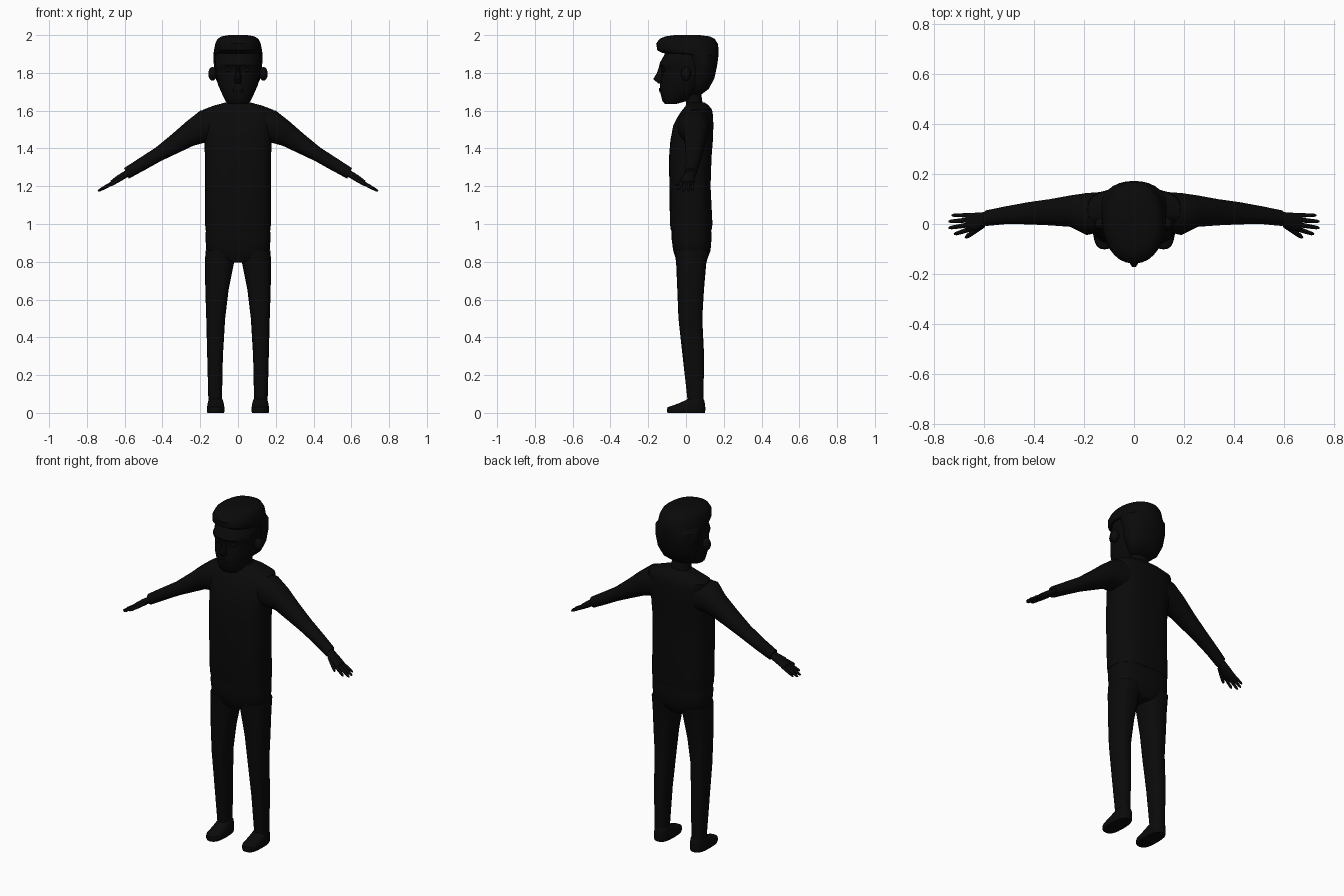
import bpy, bmesh, math
from mathutils import Vector as V

black = bpy.data.materials.new("soft_black")
black.diffuse_color = (0.003, 0.003, 0.003, 1)


def finish(name, bm, angle=40):
    bmesh.ops.recalc_face_normals(bm, faces=bm.faces)
    me = bpy.data.meshes.new(name)
    bm.to_mesh(me)
    bm.free()
    me.materials.append(black)
    ob = bpy.data.objects.new(name, me)
    bpy.context.collection.objects.link(ob)
    bpy.ops.object.select_all(action='DESELECT')
    ob.select_set(True)
    bpy.context.view_layer.objects.active = ob
    bpy.ops.object.shade_smooth_by_angle(angle=math.radians(angle))
    return ob


def loft(name, rings, n=20, e=2.4, angle=40):
    """Skin superellipse rings given as (centre, half axis u, half axis v)."""
    bm = bmesh.new()
    loops = []
    for c, u, v in rings:
        loop = []
        for i in range(n):
            t = 2 * math.pi * i / n
            a, b = math.cos(t), math.sin(t)
            a = math.copysign(abs(a) ** (2 / e), a)
            b = math.copysign(abs(b) ** (2 / e), b)
            loop.append(bm.verts.new(V(c) + V(u) * a + V(v) * b))
        loops.append(loop)
    for p, q in zip(loops, loops[1:]):
        for i in range(n):
            j = (i + 1) % n
            bm.faces.new((p[i], p[j], q[j], q[i]))
    bm.faces.new(loops[0])
    bm.faces.new(loops[-1])
    return finish(name, bm, angle)


def level(z, x0, x1, y0, y1):
    """Horizontal ring from its bounds."""
    return ((x0 + x1) / 2, (y0 + y1) / 2, z), ((x1 - x0) / 2, 0, 0), (0, (y1 - y0) / 2, 0)


def stack(name, rows, **kw):
    """Loft of centred rings: (z, half width, front y, back y)."""
    return loft(name, [level(z, -w, w, a, b) for z, w, a, b in rows], **kw)


def limb_ring(s, top, bottom, y0, y1):
    """Ring from its top and bottom points (x, z) and its y range."""
    t, b = V((s * top[0], 0, top[1])), V((s * bottom[0], 0, bottom[1]))
    c = (t + b) / 2
    c.y = (y0 + y1) / 2
    return c, (t - b) / 2, (0, (y1 - y0) / 2, 0)


def ball(name, loc, size, seg=14):
    bm = bmesh.new()
    bmesh.ops.create_uvsphere(bm, u_segments=seg, v_segments=8, radius=1)
    for v in bm.verts:
        v.co = V(loc) + V(a * b for a, b in zip(v.co, size))
    return finish(name, bm, 60)


# Body
stack("shirt", [(0.965, .172, -.08, .135), (1.0, .174, -.085, .14),
                (1.2, .175, -.088, .13), (1.35, .175, -.09, .135),
                (1.44, .178, -.083, .142), (1.52, .183, -.068, .145),
                (1.575, .19, -.04, .143), (1.605, .185, -.018, .138),
                (1.628, .125, .0, .12), (1.642, .07, .005, .1)], n=28, e=2.8)
stack("hips", [(.795, .03, -.045, .1), (.82, .14, -.055, .115),
               (.86, .168, -.068, .13), (.92, .172, -.076, .135),
               (.98, .17, -.076, .133)], n=28, e=2.8)
stack("neck", [(1.58, .06, .0, .1), (1.64, .055, .0, .088), (1.72, .055, .0, .075)])

# Head and hair
stack("head", [(1.636, .05, -.112, -.05), (1.65, .066, -.125, -.0),
               (1.69, .085, -.135, .06), (1.735, .105, -.138, .11),
               (1.79, .117, -.13, .14), (1.825, .12, -.13, .15),
               (1.842, .122, -.142, .15), (1.86, .122, -.135, .15),
               (1.9, .12, -.112, .15), (1.95, .1, -.09, .12)], n=24, e=2.2)
stack("hair", [(1.685, .06, .03, .08), (1.715, .095, .02, .12),
               (1.77, .118, .01, .15), (1.84, .128, .0, .165),
               (1.895, .13, -.03, .172), (1.905, .129, -.125, .173),
               (1.92, .127, -.152, .173), (1.955, .12, -.158, .168),
               (1.98, .108, -.14, .152), (1.993, .088, -.11, .125),
               (2.0, .05, -.06, .075)], n=28, e=2.2)
loft("nose", [level(1.745, -.018, .018, -.15, -.1), level(1.768, -.02, .02, -.175, -.1),
              level(1.80, -.013, .013, -.155, -.1), level(1.84, -.01, .01, -.142, -.1)],
     n=10, e=2)
stack("lips", [(1.697, .02, -.139, -.11), (1.708, .033, -.143, -.11),
               (1.72, .025, -.142, -.11)], n=12, e=2)

for s, side in ((1, "left"), (-1, "right")):
    # Ears and eyes
    ball(side + "_ear", (s * .135, .0, 1.795), (.023, .026, .037))
    ball(side + "_eye", (s * .045, -.119, 1.815), (.02, .008, .011))

    # Leg
    rows = [(.07, .085, .157, .008, .092), (.3, .08, .163, -.018, .096),
            (.5, .068, .168, -.04, .086), (.65, .05, .173, -.046, .095),
            (.79, .022, .175, -.052, .107), (.86, .01, .172, -.06, .125)]
    loft(side + "_trouser_leg",
         [level(z, *sorted((s * a, s * b)), c, d) for z, a, b, c, d in rows], e=2.6)

    # Shoe with a low toe and a raised heel
    rows = [(0, .044, -.097, .1), (.012, .047, -.102, .102), (.03, .046, -.098, .102),
            (.048, .043, -.045, .1), (.068, .038, .0, .096), (.08, .032, .015, .088)]
    loft(side + "_shoe",
         [level(z, s * .118 - w, s * .118 + w, a, b) for z, w, a, b in rows], e=2.7)

    # Sleeve
    loft(side + "_sleeve", [limb_ring(s, *r) for r in (
        ((.12, 1.615), (.12, 1.42), -.03, .13),
        ((.2, 1.6), (.178, 1.43), -.045, .125),
        ((.27, 1.545), (.235, 1.415), -.012, .115),
        ((.35, 1.475), (.32, 1.375), -.006, .1),
        ((.435, 1.405), (.405, 1.335), -.002, .088),
        ((.52, 1.35), (.495, 1.285), .0, .072),
        ((.603, 1.296), (.578, 1.24), -.008, .055))], n=18, e=2.2)

    # Palm
    loft(side + "_palm", [limb_ring(s, *r) for r in (
        ((.575, 1.295), (.565, 1.26), .003, .045),
        ((.605, 1.278), (.595, 1.242), -.008, .048),
        ((.64, 1.256), (.628, 1.222), -.028, .046),
        ((.675, 1.229), (.664, 1.203), -.024, .042))], n=14)

    # Fingers and thumb: base and tip as (x, y, z)
    for name, a, b, r in (
            ("index_finger", (.655, -.02, 1.222), (.72, -.041, 1.183), .009),
            ("middle_finger", (.66, -.003, 1.22), (.742, -.016, 1.174), .009),
            ("ring_finger", (.66, .016, 1.22), (.742, .01, 1.174), .009),
            ("little_finger", (.655, .035, 1.222), (.73, .035, 1.18), .008),
            ("thumb", (.605, -.004, 1.25), (.675, -.055, 1.205), .011)):
        a, b = V((s * a[0], a[1], a[2])), V((s * b[0], b[1], b[2]))
        d = (b - a).normalized()
        u = d.cross(V((0, 0, 1))).normalized()
        w = d.cross(u)
        loft(f"{side}_{name}", [(a.lerp(b, t), u * r * k, w * r * k) for t, k in (
            (0, 1.1), (.45, 1), (.88, .8), (1, .4))], n=8, e=2, angle=60)
